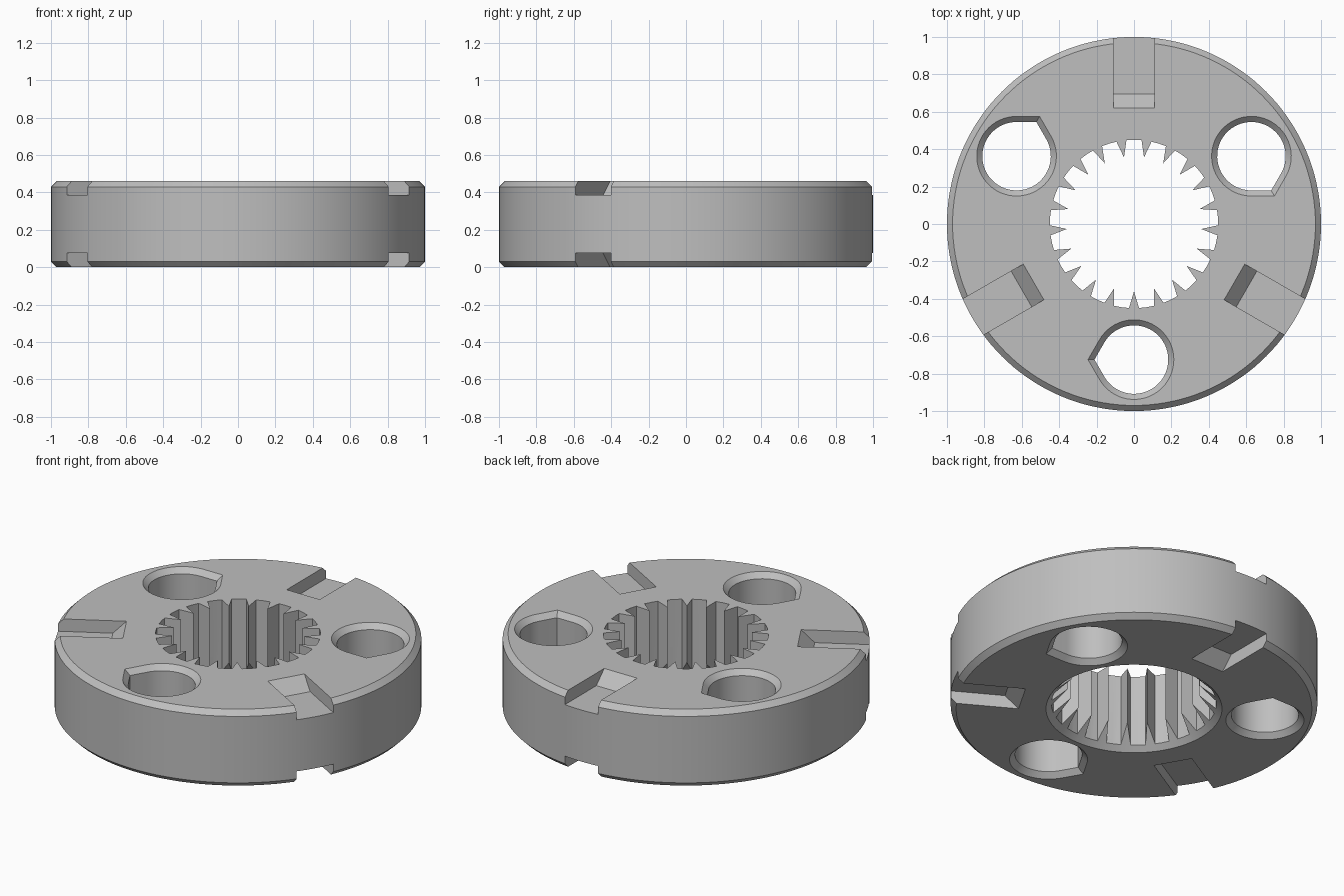
import bpy, bmesh
from math import sin, cos, pi, radians
from mathutils import Matrix

HEIGHT, CHAMFER = 0.46, 0.03
OVER = 0.05          # how far cutters reach past the faces

cube = bpy.data.objects.get("Cube")
if cube:
    bpy.data.objects.remove(cube, do_unlink=True)

steel = bpy.data.materials.new("grey_steel")
steel.use_nodes = True
colour = (0.52, 0.52, 0.52, 1)
steel.diffuse_color = colour
steel.node_tree.nodes["Principled BSDF"].inputs["Base Color"].default_value = colour


def loft(name, rings, angle=0):
    """Closed solid through matching rings of points, turned about z."""
    bm = bmesh.new()
    loops = [[bm.verts.new(p) for p in ring] for ring in rings]
    n = len(loops[0])
    for low, high in zip(loops, loops[1:]):
        for i in range(n):
            j = (i + 1) % n
            bm.faces.new((low[i], low[j], high[j], high[i]))
    bm.faces.new(loops[0])
    bm.faces.new(loops[-1])
    bmesh.ops.recalc_face_normals(bm, faces=bm.faces)
    bm.transform(Matrix.Rotation(angle, 4, "Z"))
    mesh = bpy.data.meshes.new(name)
    bm.to_mesh(mesh)
    bm.free()
    mesh.materials.append(steel)
    obj = bpy.data.objects.new(name, mesh)
    bpy.context.collection.objects.link(obj)
    return obj


def circle(r, z, n=144):
    return [(r * cos(2 * pi * i / n), r * sin(2 * pi * i / n), z) for i in range(n)]


def teardrop(r, z, n=48):
    """Round hole outline with a blunt point towards -x, centred below the axis."""
    tip = r / cos(pi / 6)
    pts = [(-tip, -0.725, z)]
    for i in range(n + 1):
        a = pi + pi / 6 + (2 * pi - pi / 3) * i / n
        pts.append((r * cos(a), -0.725 + r * sin(a), z))
    return pts


def spline_outline(z, teeth=21, root=0.45, tip=0.36):
    """Round bore with pointed inward teeth."""
    pts = []
    pitch = 2 * pi / teeth
    for i in range(teeth):
        mid = -pi / 2 + i * pitch
        for r, part in ((tip, 0), (root, 0.2), (root, 0.5), (root, 0.8)):
            a = mid + part * pitch
            pts.append((r * cos(a), r * sin(a), z))
    return pts


# Disc with chamfered rims
disc = loft("coupling_disc", [
    circle(1 - CHAMFER, 0), circle(1, CHAMFER),
    circle(1, HEIGHT - CHAMFER), circle(1 - CHAMFER, HEIGHT)])

# Toothed bore, with a conical lead-in underneath
cutters = [
    loft("bore_cutter", [spline_outline(-OVER), spline_outline(HEIGHT + OVER)]),
    loft("lead_in_cutter", [circle(0.48 + OVER, -OVER), circle(0.28, 0.2)]),
]

# Three pointed holes and three pairs of rim slots
for k in range(3):
    turn = radians(120 * k)
    cutters.append(loft("hole_cutter", [
        teardrop(0.183 + CHAMFER + OVER, -OVER), teardrop(0.183, CHAMFER),
        teardrop(0.183, HEIGHT - CHAMFER),
        teardrop(0.183 + CHAMFER + OVER, HEIGHT + OVER)], turn))
    for face, out in ((HEIGHT, 1), (0, -1)):
        profile = [(0.62 - OVER, OVER), (0.695, -0.075), (1.2, -0.075), (1.2, OVER)]
        cutters.append(loft("slot_cutter", [
            [(x, y, face + out * d) for y, d in profile] for x in (-0.11, 0.11)], turn))

bpy.context.view_layer.objects.active = disc
disc.select_set(True)
for cutter in cutters:
    cutter.hide_render = True
    mod = disc.modifiers.new("cut", "BOOLEAN")
    mod.operation = "DIFFERENCE"
    mod.solver = "EXACT"
    mod.object = cutter
    bpy.ops.object.modifier_apply(modifier=mod.name)
    bpy.data.objects.remove(cutter, do_unlink=True)

bpy.ops.object.shade_smooth_by_angle(angle=radians(20))
